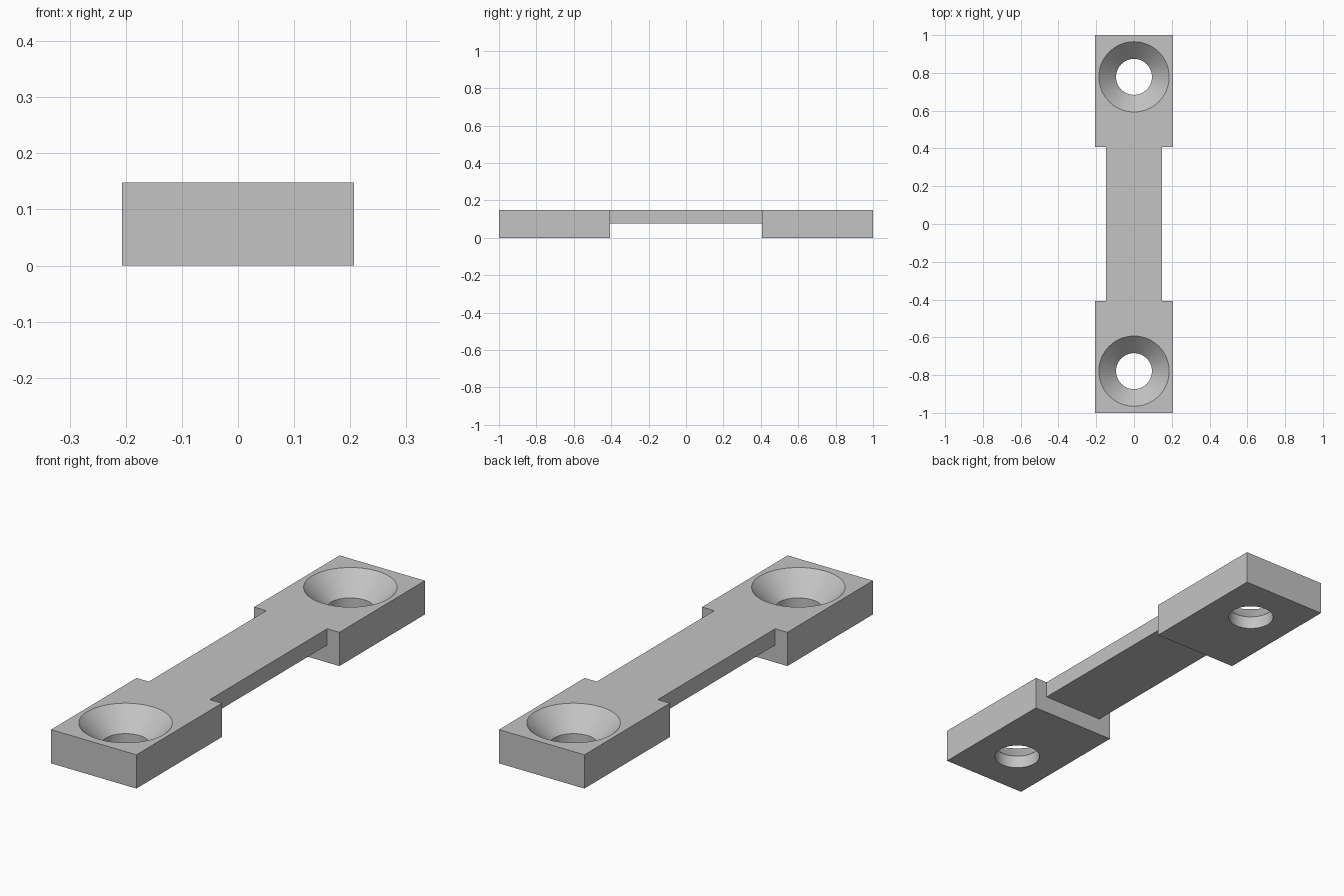
import bpy
import bmesh
import math

cube = bpy.data.objects.get("Cube")
if cube:
    bpy.data.objects.remove(cube, do_unlink=True)

HEIGHT = 0.148
PAD_HALF, BAR_HALF = 0.207, 0.148     # half widths
PAD_INNER = 0.407                     # where pads meet the bar
BAR_UNDER = 0.076
HOLE_Y, HOLE_R, SINK_R = 0.779, 0.095, 0.186
SINK_BOTTOM = HEIGHT - (SINK_R - HOLE_R)
MARGIN = 0.05

grey = bpy.data.materials.new("plain_grey")
grey.use_nodes = True
colour = (0.55, 0.55, 0.55, 1)
grey.diffuse_color = colour
grey.node_tree.nodes["Principled BSDF"].inputs["Base Color"].default_value = colour


def make_object(name, bm):
    bmesh.ops.recalc_face_normals(bm, faces=bm.faces)
    mesh = bpy.data.meshes.new(name)
    bm.to_mesh(mesh)
    bm.free()
    mesh.materials.append(grey)
    obj = bpy.data.objects.new(name, mesh)
    bpy.context.collection.objects.link(obj)
    return obj


def prism(name, outline, bottom, top):
    bm = bmesh.new()
    face = bm.faces.new([bm.verts.new((x, y, bottom)) for x, y in outline])
    grown = bmesh.ops.extrude_face_region(bm, geom=[face])["geom"]
    verts = [v for v in grown if isinstance(v, bmesh.types.BMVert)]
    bmesh.ops.translate(bm, verts=verts, vec=(0, 0, top - bottom))
    return make_object(name, bm)


def lathe(name, profile, y, sides=96):
    """Closed solid turned from (radius, z) rings around a vertical axis."""
    bm = bmesh.new()
    angles = [2 * math.pi * i / sides for i in range(sides)]
    rings = [[bm.verts.new((r * math.cos(a), y + r * math.sin(a), z)) for a in angles]
             for r, z in profile]
    for low, high in zip(rings, rings[1:]):
        for i in range(sides):
            j = (i + 1) % sides
            bm.faces.new((low[i], low[j], high[j], high[i]))
    bm.faces.new(rings[0])
    bm.faces.new(rings[-1])
    return make_object(name, bm)


def cut(target, cutter):
    cutter.hide_render = True
    mod = target.modifiers.new("cut", "BOOLEAN")
    mod.operation = "DIFFERENCE"
    mod.solver = "EXACT"
    mod.object = cutter
    bpy.context.view_layer.objects.active = target
    bpy.ops.object.modifier_apply(modifier=mod.name)
    bpy.data.objects.remove(cutter, do_unlink=True)


# Plate outline: two wide pads joined by a narrower bar
right_side = [(PAD_HALF, -1), (PAD_HALF, -PAD_INNER), (BAR_HALF, -PAD_INNER),
              (BAR_HALF, PAD_INNER), (PAD_HALF, PAD_INNER), (PAD_HALF, 1)]
left_side = [(-x, y) for x, y in reversed(right_side)]
plate = prism("mounting_strap", right_side + left_side, 0, HEIGHT)

# Relief under the bar
relief = [(-1, -PAD_INNER), (1, -PAD_INNER), (1, PAD_INNER), (-1, PAD_INNER)]
cut(plate, prism("bar_relief_cutter", relief, -MARGIN, BAR_UNDER))

# Countersunk screw hole in each pad
hole = [(HOLE_R, -MARGIN), (HOLE_R, SINK_BOTTOM), (SINK_R + MARGIN, HEIGHT + MARGIN)]
for side in (-1, 1):
    cut(plate, lathe("screw_hole_cutter", hole, side * HOLE_Y))

# Smooth hole walls, sharp block edges
bpy.ops.object.select_all(action="DESELECT")
plate.select_set(True)
bpy.context.view_layer.objects.active = plate
bpy.ops.object.shade_smooth_by_angle(angle=math.radians(30))
